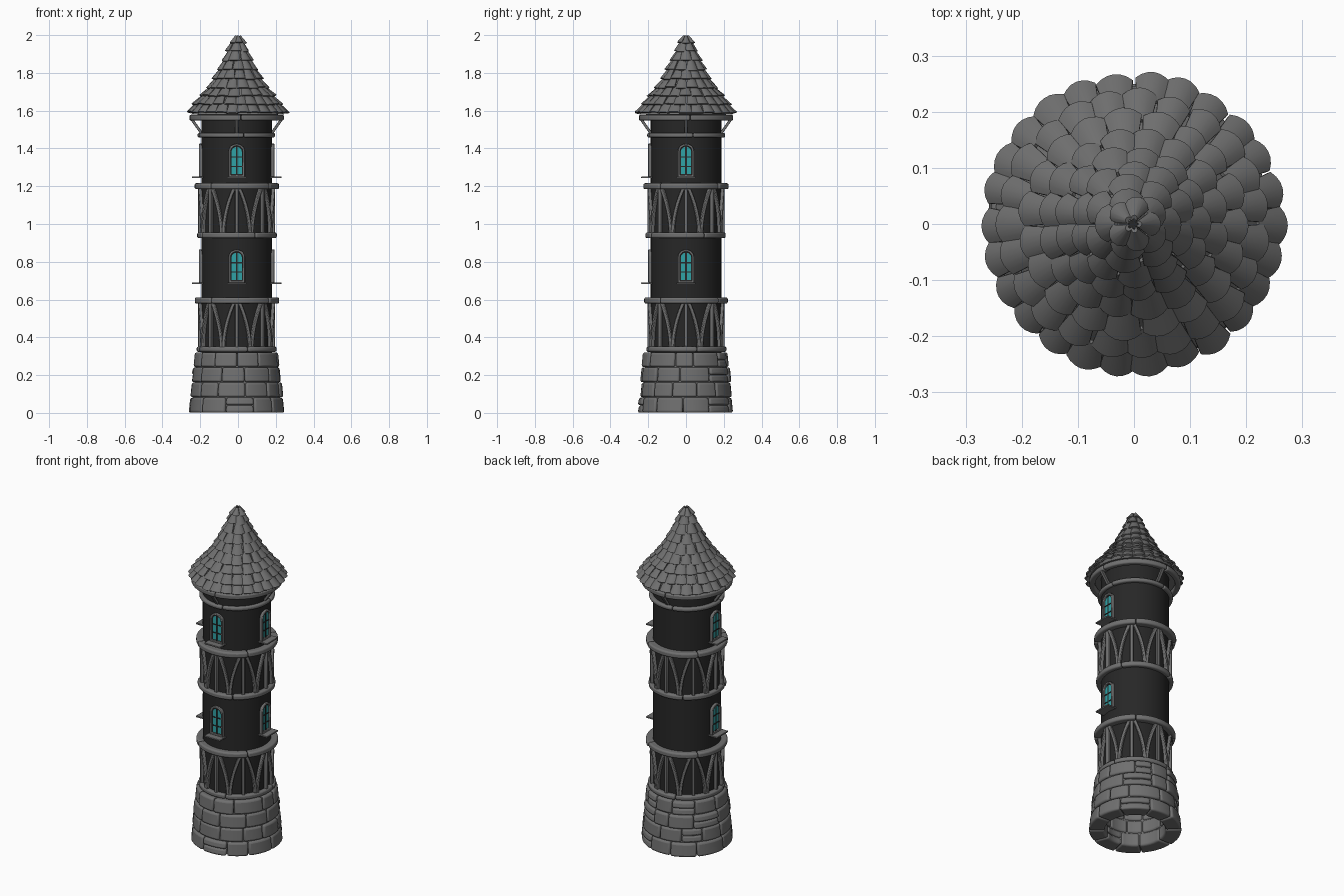
import bpy, bmesh, math, random
from math import pi, sin, cos, tau
from mathutils import Matrix, Vector

random.seed(4)
if "Cube" in bpy.data.objects:
    bpy.data.objects.remove(bpy.data.objects["Cube"])
CX = -0.007  # tower axis


def material(name, rgb):
    m = bpy.data.materials.new(name)
    m.use_nodes = True
    m.diffuse_color = (*rgb, 1)
    m.node_tree.nodes["Principled BSDF"].inputs["Base Color"].default_value = (*rgb, 1)
    return m


GREY = material("weathered grey", (0.16, 0.16, 0.16))
DARK = material("dark plaster", (0.02, 0.02, 0.02))
TEAL = material("teal glass", (0.03, 0.36, 0.38))


def finish(bm, name, mat, bevel=0, segments=2, x=CX, angle=40):
    bmesh.ops.recalc_face_normals(bm, faces=bm.faces)
    me = bpy.data.meshes.new(name)
    bm.to_mesh(me)
    bm.free()
    me.materials.append(mat)
    ob = bpy.data.objects.new(name, me)
    bpy.context.collection.objects.link(ob)
    ob.location.x = x
    bpy.ops.object.select_all(action="DESELECT")
    ob.select_set(True)
    bpy.context.view_layer.objects.active = ob
    bpy.ops.object.shade_smooth_by_angle(angle=math.radians(angle))
    if bevel:
        b = ob.modifiers.new("Bevel", "BEVEL")
        b.width, b.segments, b.limit_method = bevel, segments, "ANGLE"
    return ob


def polar(r, a, z):
    return Vector((r * cos(a), r * sin(a), z))


def loft(bm, sections):
    """Skin a closed solid through equal sized cross-sections."""
    rings = [[bm.verts.new(p) for p in s] for s in sections]
    n = len(rings[0])
    for p, q in zip(rings, rings[1:]):
        for i in range(n):
            j = (i + 1) % n
            bm.faces.new((p[i], p[j], q[j], q[i]))
    bm.faces.new(rings[0])
    bm.faces.new(rings[-1])


def block(bm, a0, a1, r_in, r_low, r_top, z0, z1, steps):
    """Curved block around the tower axis."""
    angles = [a0 + (a1 - a0) * i / steps for i in range(steps + 1)]
    loft(bm, [[polar(r_in, a, z0), polar(r_low, a, z0), polar(r_top, a, z1),
               polar(r_in, a, z1)] for a in angles])


def lathe(name, mat, profile, x=CX):
    bm = bmesh.new()
    vs = [bm.verts.new((r, 0, z)) for r, z in profile]
    es = [bm.edges.new(e) for e in zip(vs, vs[1:])]
    bmesh.ops.spin(bm, geom=vs + es, axis=(0, 0, 1), cent=(0, 0, 0), angle=tau, steps=48)
    bmesh.ops.remove_doubles(bm, verts=bm.verts, dist=1e-5)
    return finish(bm, name, mat, x=x)


# Wall
lathe("tower_wall", DARK, [(0, 0.31), (0.187, 0.31), (0.187, 1.6), (0, 1.6)])

# Stone base: four hollow courses of uneven blocks
stones = bmesh.new()
edges = [0, 0.082, 0.162, 0.242, 0.322]
for row, (z0, z1) in enumerate(zip(edges, edges[1:])):
    count = 10 + row % 2
    cuts = [(i + random.uniform(-0.2, 0.2) + row * 0.45) * tau / count for i in range(count)]
    cuts.append(cuts[0] + tau)
    for a0, a1 in zip(cuts, cuts[1:]):
        r = 0.252 - 0.085 * z0 + random.uniform(-0.005, 0.005)
        split = random.random() < 0.15
        levels = [z0, (z0 + z1) / 2, z1] if split else [z0, z1]
        for b, t in zip(levels, levels[1:]):
            block(stones, a0 + 0.006, a1 - 0.006, 0.165, r, r - 0.008, b + 0.001, t - 0.001, 6)
finish(stones, "stone_base", GREY, 0.014, 3, angle=50)
lathe("base_mortar", GREY, [(0.172, 0.01), (0.236, 0.01), (0.212, 0.315), (0.172, 0.315), (0.172, 0.01)])

# Horizontal ring beams, each in four lengths
beams = bmesh.new()
for z, r, h, turn in ((0.337, 0.212, 0.028, 0.3), (0.595, 0.223, 0.032, 0.9), (0.94, 0.212, 0.03, 0.5),
                      (1.2, 0.223, 0.032, 0.9), (1.47, 0.206, 0.024, 0.2)):
    for k in range(4):
        a = turn + k * pi / 2
        extra = random.uniform(-0.003, 0.003)
        block(beams, a, a + pi / 2 - 0.01, 0.18, r + extra, r + extra, z - h / 2, z + h / 2, 12)
finish(beams, "ring_beams", GREY, 0.009, 3)

# Posts with curved braces in the two timbered bands
def strut(bm, path, width=0.018, r_in=0.18, r_out=0.204):
    sections = []
    for i, (a, z) in enumerate(path):
        p, q = path[max(i - 1, 0)], path[min(i + 1, len(path) - 1)]
        t = Vector(((q[0] - p[0]) * r_out, q[1] - p[1])).normalized() * width / 2
        da, dz = t.y / r_out, -t.x
        sections.append([polar(r_in, a - da, z - dz), polar(r_out, a - da, z - dz),
                         polar(r_out, a + da, z + dz), polar(r_in, a + da, z + dz)])
    loft(bm, sections)


timbers = bmesh.new()
for z0, z1 in ((0.345, 0.585), (0.95, 1.19)):
    for k in range(8):
        a = k * pi / 4
        strut(timbers, [(a, z0), (a, z1)])
        for side in (-1, 1):
            path = []
            for i in range(9):
                t = i / 8
                path.append((a + side * (0.36 - 0.29 * t ** 1.9), z0 + (z1 - z0) * t))
            strut(timbers, path)
finish(timbers, "timber_posts_and_braces", GREY, 0.004, 2)


# Arched windows on the front and both flanks
def arch(w, z0, z1, y):
    rise = w * 0.9
    top = [Vector((w * cos(t * pi / 10), y, z1 - rise + rise * sin(t * pi / 10))) for t in range(11)]
    return [Vector((-w, y, z0)), Vector((w, y, z0))] + top


def box(bm, x, y, z, sx, sy, sz):
    bmesh.ops.create_cube(bm, size=1, matrix=Matrix.Translation((x, y, z)) @ Matrix.Diagonal((sx, sy, sz, 1)))


def window(name, z0, turn):
    z1 = z0 + 0.175
    spin = Matrix.Rotation(turn, 4, "Z")

    def done(bm, part, mat, bevel=0):
        bm.transform(spin)
        finish(bm, name + part, mat, bevel)

    bm = bmesh.new()
    outlines = [arch(0.043, z0, z1, -0.17), arch(0.043, z0, z1, -0.2),
                arch(0.031, z0 + 0.01, z1 - 0.012, -0.2), arch(0.031, z0 + 0.01, z1 - 0.012, -0.17)]
    rings = [[bm.verts.new(p) for p in o] for o in outlines]
    for p, q in zip(rings, rings[1:] + rings[:1]):
        for i in range(len(p)):
            j = (i + 1) % len(p)
            bm.faces.new((p[i], p[j], q[j], q[i]))
    done(bm, "_frame", GREY, 0.003)

    bm = bmesh.new()
    loft(bm, [arch(0.034, z0, z1 - 0.008, -0.17), arch(0.034, z0, z1 - 0.008, -0.188)])
    for x in (-0.0, ):
        box(bm, x, -0.189, z0 + 0.085, 0.008, 0.01, 0.15)
    for h in (0.055, 0.105):
        box(bm, 0, -0.189, z0 + h, 0.06, 0.01, 0.006)
    done(bm, "_bars", DARK)

    bm = bmesh.new()
    loft(bm, [arch(0.027, z0 + 0.014, z1 - 0.017, -0.185), arch(0.027, z0 + 0.014, z1 - 0.017, -0.191)])
    done(bm, "_glass", TEAL)

    bm = bmesh.new()
    box(bm, 0, -0.207, z0 - 0.003, 0.105, 0.06, 0.009)
    done(bm, "_sill", GREY, 0.002)


for level, z in (("lower", 0.69), ("upper", 1.25)):
    for side, turn in (("front", 0), ("left", pi / 2), ("right", -pi / 2)):
        window(f"{level}_{side}_window", z, turn)

# Eaves ring and its four slanted brackets
eaves = bmesh.new()
for k in range(4):
    a = k * pi / 2 + 0.1
    block(eaves, a, a + pi / 2 - 0.012, 0.218, 0.25, 0.25, 1.548, 1.578, 12)
finish(eaves, "eaves_ring", GREY, 0.008, 3)
brackets = bmesh.new()
for k in range(4):
    a = k * pi / 2
    side = polar(0.009, a + pi / 2, 0)
    loft(brackets, [[polar(r, a, z) - side, polar(r, a, z) + side, polar(r + 0.012, a, z - 0.008) + side,
                     polar(r + 0.012, a, z - 0.008) - side] for r, z in ((0.18, 1.485), (0.233, 1.56))])
finish(brackets, "eaves_brackets", GREY, 0.002)

# Roof: core cone covered by overlapping barrel tiles
slope = [(0.258, 1.585), (0.228, 1.628), (0.192, 1.672), (0.156, 1.715), (0.125, 1.762),
         (0.098, 1.812), (0.073, 1.862), (0.05, 1.912), (0.033, 1.955), (0.012, 1.996)]
lathe("roof_core", GREY, [(0.17, 1.575)] + [(r - 0.012, z - 0.004) for r, z in slope[:-1]] + [(0.008, 1.985)], x=-0.002)

tiles = bmesh.new()
for row, ((r0, z0), (r1, z1)) in enumerate(zip(slope, slope[1:])):
    count = max(5, round(tau * r0 / 0.062))
    down = Vector((r0 - r1, z0 - z1)).normalized()
    out = Vector((-down.y, down.x))
    for k in range(count):
        a = (k + 0.5 * (row % 2) + random.uniform(-0.08, 0.08)) * tau / count
        half = pi / count * random.uniform(0.98, 1.08)
        slip, lift = random.uniform(-0.003, 0.006), random.uniform(0.003, 0.008)
        top = 1.2 if row < len(slope) - 2 else 1
        sections = []
        for i in range(7):
            u = i / 3 - 1
            bulge = 0.011 * (1 - u * u)
            line = []
            for t, h, s in ((0, lift, slip), (0, lift - 0.009, slip), (top, -0.009, 0), (top, -0.002, 0)):
                h += bulge * (1 - 0.4 * t)
                s -= 0.006 * u * u * (1 - t)
                r = r0 + (r1 - r0) * t + out.x * h + down.x * s
                z = z0 + (z1 - z0) * t + out.y * h + down.y * s
                line.append(polar(max(r, 0.004), a + u * half * (1 - 0.12 * t), min(z, 2.0)))
            sections.append(line)
        loft(tiles, sections)
finish(tiles, "roof_tiles", GREY, x=-0.002)
